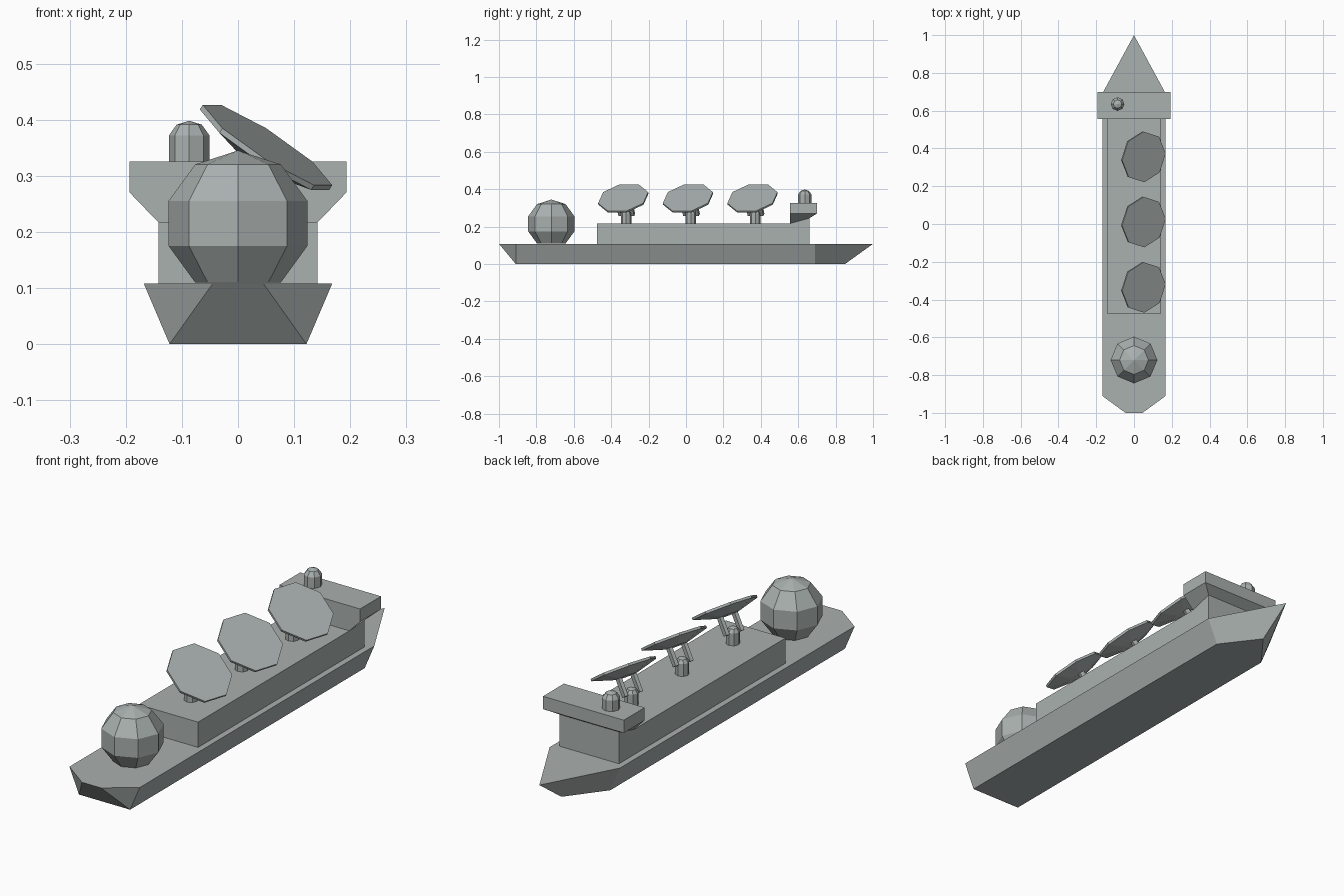
import bpy, bmesh, math
from mathutils import Matrix, Vector

if "Cube" in bpy.data.objects:
    bpy.data.objects.remove(bpy.data.objects["Cube"])

paint = bpy.data.materials.new("ship_grey")
paint.diffuse_color = (0.40, 0.44, 0.43, 1)
paint.use_nodes = True
paint.node_tree.nodes["Principled BSDF"].inputs["Base Color"].default_value = paint.diffuse_color


def finish(name, bm, matrix=None):
    bmesh.ops.recalc_face_normals(bm, faces=bm.faces[:])
    mesh = bpy.data.meshes.new(name)
    bm.to_mesh(mesh)
    bm.free()
    mesh.materials.append(paint)
    ob = bpy.data.objects.new(name, mesh)
    if matrix:
        ob.matrix_world = matrix
    bpy.context.collection.objects.link(ob)
    return ob


def loft(name, rings):
    """Solid skinned between rings of equal length, with both ends capped."""
    bm = bmesh.new()
    loops = [[bm.verts.new(p) for p in ring] for ring in rings]
    for a, b in zip(loops, loops[1:]):
        for i in range(len(a)):
            j = (i + 1) % len(a)
            bm.faces.new((a[i], a[j], b[j], b[i]))
    bm.faces.new(loops[0])
    bm.faces.new(loops[-1])
    bmesh.ops.remove_doubles(bm, verts=bm.verts[:], dist=1e-5)
    return finish(name, bm)


def rect(hx, y0, y1, z0, z1):
    return [(-hx, y0, z0), (hx, y0, z0), (hx, y1, z1), (-hx, y1, z1)]


def lathe(name, profile, matrix, turn=0.0, sides=8):
    """Closed low-poly turned solid from (radius, z) pairs."""
    bm = bmesh.new()
    loops = [[bm.verts.new((r * math.cos(turn + math.tau * i / sides),
                            r * math.sin(turn + math.tau * i / sides), z))
              for i in range(sides)] if r else [bm.verts.new((0, 0, z))] for r, z in profile]
    for a, b in zip(loops, loops[1:]):
        for i in range(sides):
            j = (i + 1) % sides
            corners = [a[i % len(a)], a[j % len(a)], b[j % len(b)], b[i % len(b)]]
            bm.faces.new(list(dict.fromkeys(corners)))
    for ring in (loops[0], loops[-1]):
        if len(ring) > 1:
            bm.faces.new(ring)
    return finish(name, bm, matrix)


def box(name, lo, hi, matrix):
    bm = bmesh.new()
    bmesh.ops.create_cube(bm, size=1)
    lo, hi = Vector(lo), Vector(hi)
    bmesh.ops.scale(bm, vec=hi - lo, verts=bm.verts)
    bmesh.ops.translate(bm, vec=(lo + hi) / 2, verts=bm.verts)
    return finish(name, bm, matrix)


def outline(half, z):
    """Mirror a starboard outline (stern to bow tip) into a ring."""
    return [(x, y, z) for x, y in half] + [(-x, y, z) for x, y in half[-2::-1]]


# Hull with flared sides, cut stern and pointed bow
bm = bmesh.new()
deck = [bm.verts.new(p) for p in outline([(0.045, -1), (0.168, -0.91), (0.168, 0.69), (0, 1)], 0.108)]
keel = [bm.verts.new(p) for p in outline([(0.122, -0.91), (0.122, 0.69), (0, 0.85)], 0)]
bm.faces.new(deck)
bm.faces.new(keel)
for i in range(4):
    bm.faces.new((deck[i + 1], deck[i + 2], keel[i + 1], keel[i]))
bm.faces.new((deck[0], deck[1], keel[0]))
bm.faces.new((deck[6], deck[5], keel[4]))
bm.faces.new((deck[0], deck[6], keel[4], keel[0]))
finish("hull", bm)

# Long deckhouse whose front wall rises under the bridge
side = [(-0.475, 0.10), (0.66, 0.10), (0.66, 0.245), (0.557, 0.217), (-0.475, 0.217)]
loft("deckhouse", [[(x, y, z) for y, z in side] for x in (-0.142, 0.142)])

# Bridge with overhanging wings
loft("bridge", [rect(0.142, 0.557, 0.66, 0.217, 0.245), rect(0.193, 0.557, 0.70, 0.27, 0.27),
                rect(0.193, 0.557, 0.70, 0.325, 0.325)])

# Large radar sphere
R = 0.13
ring = [(R * math.sin(math.radians(a)), -R * math.cos(math.radians(a))) for a in (36, 72, 108, 144)]
lathe("radar_sphere", ring + [(0, R)], Matrix.Translation((0, -0.72, 0.215)))

# Small dome on the bridge
lathe("bridge_dome", [(0.036, 0), (0.036, 0.048), (0.0225, 0.067), (0, 0.074)],
      Matrix.Translation((-0.087, 0.635, 0.324)))

# Three dish antennas: post, two arms and a tilted octagonal dish with a conical back
for n, y in enumerate((-0.32, 0.026, 0.371), 1):
    lathe(f"dish_post_{n}", [(0.028, 0), (0.028, 0.058), (0.018, 0.072), (0, 0.076)],
          Matrix.Translation((0, y, 0.212)))
    tilt = (Matrix.Translation((0.003, y, 0.279)) @ Matrix.Rotation(math.radians(-18), 4, 'Z')
            @ Matrix.Rotation(math.radians(34.5), 4, 'Y'))
    lathe(f"dish_{n}", [(0.045, 0.055), (0.137, 0.082), (0.137, 0.092)], tilt, turn=math.pi / 8)
    for side_name, s in (("a", -1), ("b", 1)):
        box(f"dish_arm_{n}_{side_name}", (-0.011, s * 0.036 - 0.008, -0.02),
            (0.011, s * 0.036 + 0.008, 0.065), tilt)
